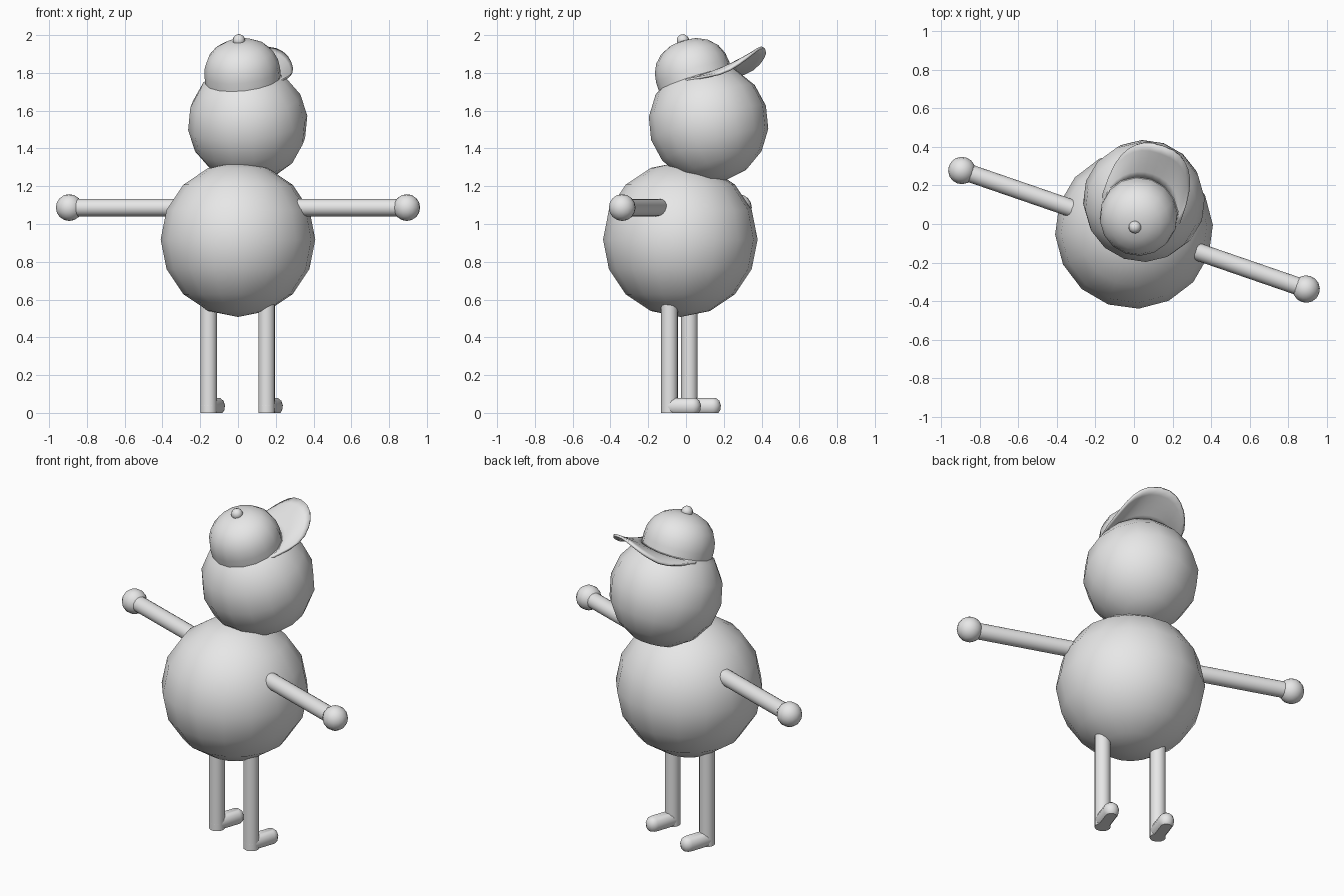
import bpy, bmesh, math
from mathutils import Matrix, Vector

if "Cube" in bpy.data.objects:
    bpy.data.objects.remove(bpy.data.objects["Cube"])

grey = bpy.data.materials.new("light_grey")
grey.diffuse_color = (0.8, 0.8, 0.8, 1)
grey.use_nodes = True
grey.node_tree.nodes["Principled BSDF"].inputs["Base Color"].default_value = grey.diffuse_color

# Figure frame: turned about z; cap and head frames lean back
FIGURE = Matrix.Translation((0, -0.03, 0)) @ Matrix.Rotation(math.radians(-19), 4, 'Z')
LEAN = Matrix.Rotation(math.radians(18), 4, 'X')
HEAD = FIGURE @ Matrix.Translation((0, 0.158, 1.535)) @ LEAN
CAP = FIGURE @ Matrix.Translation((0, 0.085, 1.755)) @ LEAN


def finish(name, bm, frame, angle=50):
    bmesh.ops.recalc_face_normals(bm, faces=bm.faces[:])
    mesh = bpy.data.meshes.new(name)
    bm.to_mesh(mesh)
    bm.free()
    mesh.materials.append(grey)
    obj = bpy.data.objects.new(name, mesh)
    bpy.context.collection.objects.link(obj)
    obj.matrix_world = frame
    bpy.ops.object.select_all(action='DESELECT')
    bpy.context.view_layer.objects.active = obj
    obj.select_set(True)
    bpy.ops.object.shade_smooth_by_angle(angle=math.radians(angle))
    return obj


def ball(name, radius, frame, pos=(0, 0, 0), seg=16, rings=8):
    bm = bmesh.new()
    bmesh.ops.create_uvsphere(bm, u_segments=seg, v_segments=rings, radius=radius,
                              matrix=Matrix.Translation(pos))
    return finish(name, bm, frame)


def rod(name, radius, a, b):
    a, b = Vector(a), Vector(b)
    turn = (b - a).to_track_quat('Z', 'Y').to_matrix().to_4x4()
    bm = bmesh.new()
    bmesh.ops.create_cone(bm, cap_ends=True, segments=16, radius1=radius, radius2=radius,
                          depth=(b - a).length,
                          matrix=Matrix.Translation((a + b) / 2) @ turn)
    return finish(name, bm, FIGURE)


def loft(bm, rings, closed=True):
    loops = [[bm.verts.new(p) for p in r] for r in rings]
    n = len(loops[0])
    for lo, hi in zip(loops, loops[1:]):
        for i in range(n if closed else n - 1):
            j = (i + 1) % n
            bm.faces.new((lo[i], lo[j], hi[j], hi[i]))
    return loops


# Body and head
ball("body", 0.41, FIGURE, (0, 0, 0.918))
ball("head", 0.318, HEAD)

for side, label in ((-1, "left"), (1, "right")):
    # Arm and round hand
    rod(label + "_arm", 0.046, (side * 0.25, 0, 1.087), (side * 0.92, 0, 1.087))
    ball(label + "_hand", 0.071, FIGURE, (side * 0.945, 0, 1.087))
    # Leg
    x, y = side * 0.162, -0.005
    rod(label + "_leg", 0.044, (x, y, 0), (x, y, 0.62))
    # Foot: rounded bar with a flat sole
    bm = bmesh.new()
    rings = []
    for z, r in ((0, 0.03), (0.012, 0.04), (0.04, 0.044), (0.064, 0.036), (0.078, 0.018)):
        ring = []
        for i in range(16):
            t = math.pi * (i if i < 8 else i - 1) / 7
            ring.append((x + r * math.cos(t), y + r * math.sin(t) + (0.13 if i < 8 else 0), z))
        rings.append(ring)
    loops = loft(bm, rings)
    bm.faces.new(loops[0])
    bm.faces.new(loops[-1])
    finish(label + "_foot", bm, FIGURE)

# Cap crown: dome lathed about the cap axis
bm = bmesh.new()
profile = ((0.2, -0.012), (0.202, 0.05), (0.195, 0.1), (0.172, 0.15),
           (0.132, 0.19), (0.075, 0.217))
loops = loft(bm, [[(r * math.cos(i * math.pi / 8), r * math.sin(i * math.pi / 8), h)
                   for i in range(16)] for r, h in profile])
top = bm.verts.new((0, 0, 0.227))
for i in range(16):
    bm.faces.new((loops[-1][i], loops[-1][(i + 1) % 16], top))
finish("cap_crown", bm, CAP)

# Cap button
ball("cap_button", 0.033, CAP, (0, 0, 0.228), 12, 8)

# Cap brim: arched sheet from the crown front to a rounded outer edge
bm = bmesh.new()
rows = []
for k in range(6):
    s = k / 5
    row = []
    for i in range(17):
        t = math.pi * i / 16
        c, d = math.cos(t), math.sin(t)
        inner = Vector((0.197 * c, 0.197 * d))
        outer = Vector((0.215 * math.copysign(abs(c) ** 0.8, c), 0.03 + 0.38 * max(d, 0) ** 0.8))
        p = inner.lerp(outer, s)
        h = s * (0.055 - 0.1 * (p.x / 0.215) ** 2 * min(1, d * 2))
        h -= s * 0.055 * (1 - min(1, d * 2))
        row.append((p.x, p.y, h))
    rows.append(row)
loft(bm, rows, closed=False)
brim = finish("cap_brim", bm, CAP)
thick = brim.modifiers.new("thickness", 'SOLIDIFY')
thick.thickness = 0.014
thick.offset = 0
